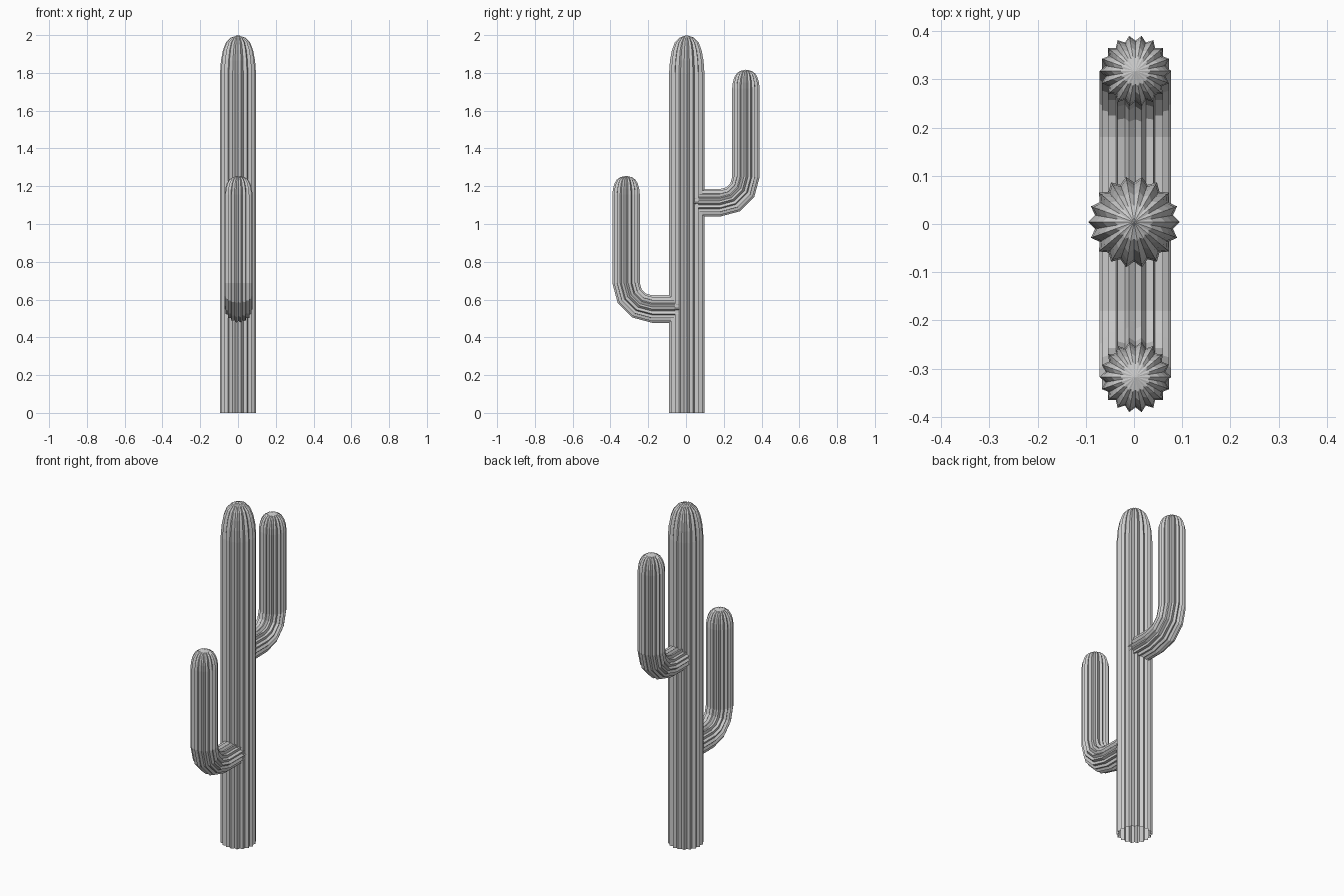
import bpy, bmesh
from math import sin, cos, pi, radians
from mathutils import Vector

if "Cube" in bpy.data.objects:
    bpy.data.objects.remove(bpy.data.objects["Cube"])

RIBS = 18
X = Vector((1, 0, 0))


def ribbed_tube(name, rings, r_out, r_in, tip):
    """Star-section tube; rings are (centre, in-plane normal, radius scale)."""
    bm = bmesh.new()
    n = RIBS * 2
    loops = []
    for centre, normal, s in rings:
        loop = []
        for i in range(n):
            a = 2 * pi * i / n
            r = (r_in if i % 2 else r_out) * s
            loop.append(bm.verts.new(centre + X * (r * cos(a)) + normal * (r * sin(a))))
        loops.append(loop)
    for a, b in zip(loops, loops[1:]):
        for i in range(n):
            j = (i + 1) % n
            bm.faces.new((a[i], a[j], b[j], b[i]))
    top = bm.verts.new(tip)
    for i in range(n):
        bm.faces.new((loops[-1][i], loops[-1][(i + 1) % n], top))
    bmesh.ops.recalc_face_normals(bm, faces=bm.faces)
    me = bpy.data.meshes.new(name)
    bm.to_mesh(me)
    bm.free()
    ob = bpy.data.objects.new(name, me)
    bpy.context.collection.objects.link(ob)
    return ob


def dome(base, normal, height):
    """Rounded tip rings above a base point."""
    return [(base + Vector((0, 0, height * z)), normal, s)
            for z, s in ((0, 1), (0.33, 0.95), (0.6, 0.84), (0.8, 0.68), (0.93, 0.42))]


# Trunk, open at the bottom
c = Vector((0, 0.004, 0))
Y = Vector((0, 1, 0))
ribbed_tube("trunk", [(c, Y, 1)] + dome(c + Vector((0, 0, 1.8)), Y, 0.2),
            0.095, 0.082, c + Vector((0, 0, 2)))


# Arms: straight out, a three-segment elbow, then straight up
def arm(name, side, z0, top):
    bend, cx, start = 0.137, 0.18, 0.03
    x0 = 0.003
    rings = [(Vector((x0, side * start, z0)), Vector((0, 0, 1)), 1)]
    for k in range(4):
        a = radians(30 * k)
        rings.append((Vector((x0, side * (cx + bend * sin(a)), z0 + bend * (1 - cos(a)))),
                      Vector((0, -side * sin(a), cos(a))), 1))
    end = Vector((x0, side * (cx + bend), top - 0.1))
    rings += dome(end, Vector((0, -side, 0)), 0.1)
    ribbed_tube(name, rings, 0.074, 0.063, end + Vector((0, 0, 0.1)))


arm("lower_arm", -1, 0.55, 1.255)
arm("upper_arm", 1, 1.112, 1.817)
